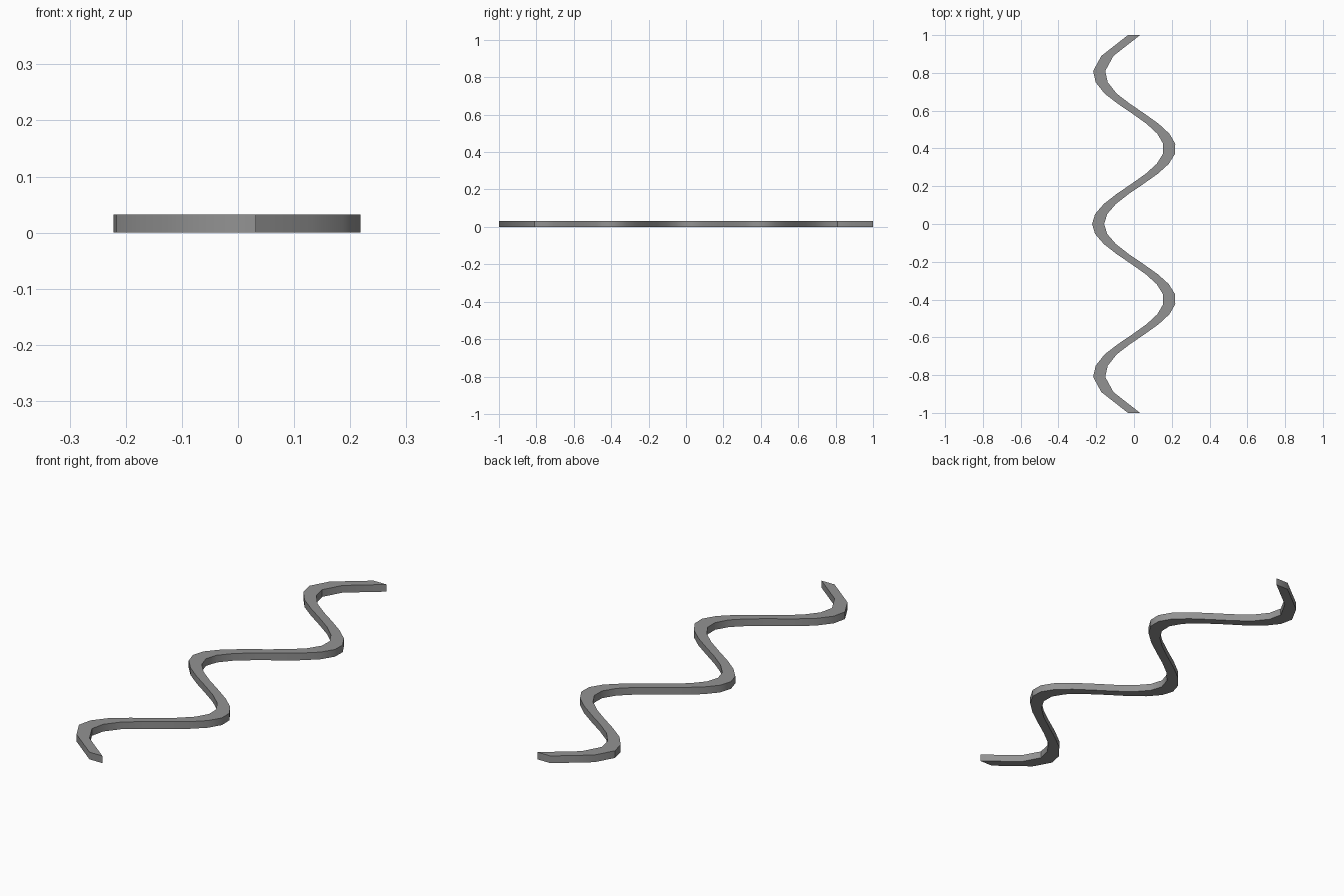
import bpy, bmesh, math

if "Cube" in bpy.data.objects:
    bpy.data.objects.remove(bpy.data.objects["Cube"])

HALF_WIDTH = 0.032   # constant half width measured along x
HEIGHT = 0.032
AMPLITUDE = 0.19
PERIOD = 0.8

# Sample positions along the strip: fine in the middle, coarse at the ends
STEPS = 13
half = [0.69 * i / STEPS for i in range(STEPS + 1)] + [0.75, 0.81, 0.89, 1.0]
samples = [-y for y in reversed(half[1:])] + half


def wave(y):
    # the outermost bends are slightly shallower
    size = 0.185 if abs(y) > 0.7 else AMPLITUDE
    return -size * math.cos(2 * math.pi * y / PERIOD)


# Wavy ribbon: a rectangular section carried along the wave
bm = bmesh.new()
rings = []
for y in samples:
    x = wave(y)
    corners = [(-HALF_WIDTH, 0), (HALF_WIDTH, 0), (HALF_WIDTH, HEIGHT), (-HALF_WIDTH, HEIGHT)]
    rings.append([bm.verts.new((x + dx, y, z)) for dx, z in corners])
for a, b in zip(rings, rings[1:]):
    for i in range(4):
        j = (i + 1) % 4
        bm.faces.new((a[i], a[j], b[j], b[i]))
bm.faces.new(rings[0])
bm.faces.new(rings[-1])
bmesh.ops.recalc_face_normals(bm, faces=bm.faces)

mesh = bpy.data.meshes.new("wavy_strip")
bm.to_mesh(mesh)
bm.free()
strip = bpy.data.objects.new("wavy_strip", mesh)
bpy.context.collection.objects.link(strip)

# Dark grey colour
grey = bpy.data.materials.new("dark_grey")
grey.diffuse_color = (0.29, 0.29, 0.29, 1)
grey.use_nodes = True
grey.node_tree.nodes["Principled BSDF"].inputs["Base Color"].default_value = grey.diffuse_color
mesh.materials.append(grey)

# Smooth bends, sharp top, bottom and end edges
bpy.context.view_layer.objects.active = strip
strip.select_set(True)
bpy.ops.object.shade_smooth_by_angle(angle=math.radians(40))
